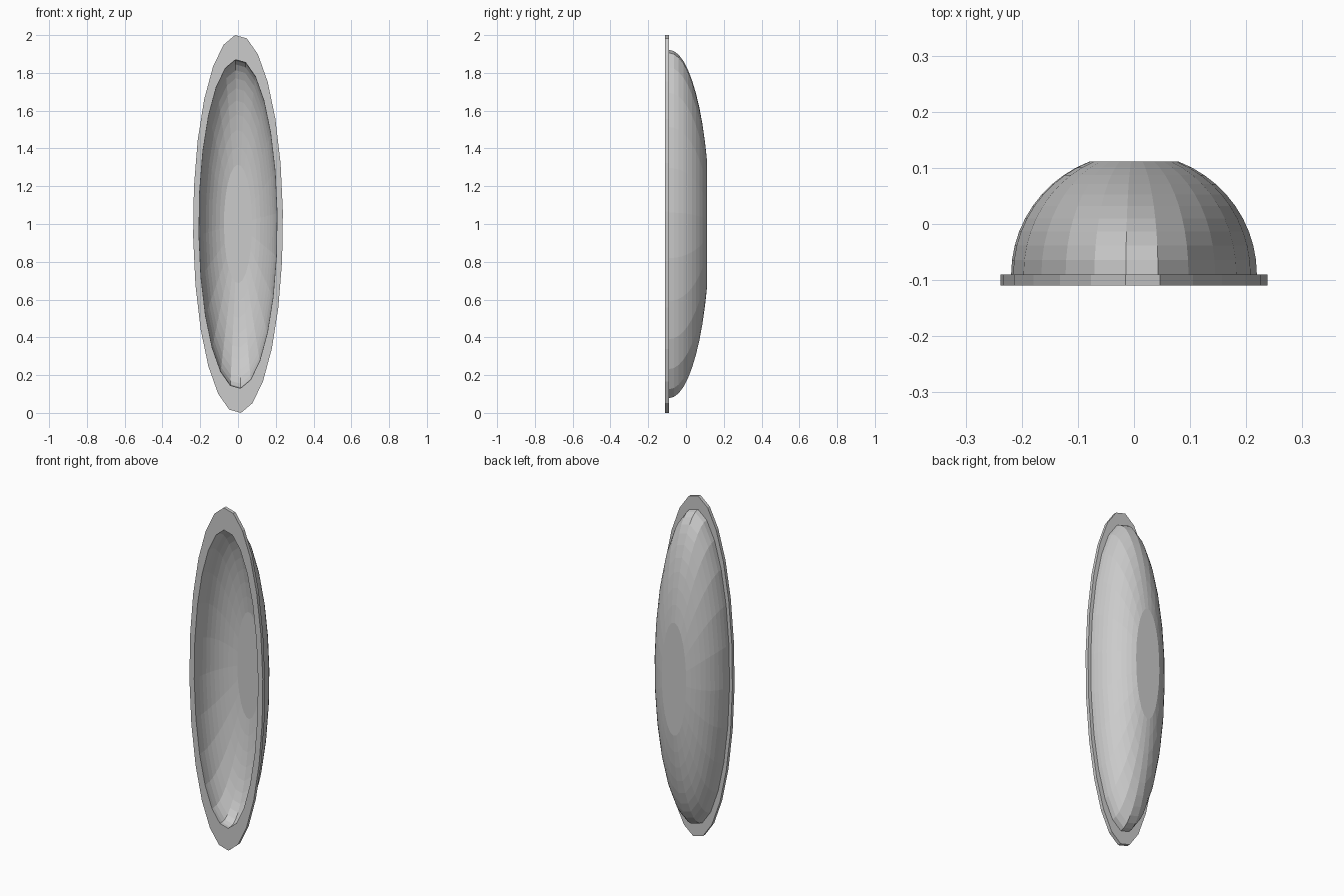
import bpy
import bmesh
import math

cube = bpy.data.objects.get("Cube")
if cube:
    bpy.data.objects.remove(cube, do_unlink=True)

SIDES = 24
HALF_W, HALF_H = 0.238, 1.002
TWIST = -math.tau / SIDES / 4
FRONT, SEAT = -0.11, -0.09


def lathe(name, profile, closed=False):
    """Sweep (radius factor, depth) points round an upright ellipse."""
    bm = bmesh.new()
    rings = []
    for radius, y in profile:
        ring = []
        for i in range(SIDES):
            a = TWIST + math.tau * i / SIDES
            ring.append(bm.verts.new((radius * HALF_W * math.sin(a), y,
                                      1 + radius * HALF_H * math.cos(a))))
        rings.append(ring)
    pairs = list(zip(rings, rings[1:]))
    if closed:
        pairs.append((rings[-1], rings[0]))
    else:
        bm.faces.new(rings[0])
        bm.faces.new(rings[-1])
    for r, s in pairs:
        for i in range(SIDES):
            j = (i + 1) % SIDES
            bm.faces.new((r[i], r[j], s[j], s[i]))
    bmesh.ops.recalc_face_normals(bm, faces=bm.faces)
    mesh = bpy.data.meshes.new(name)
    bm.to_mesh(mesh)
    bm.free()
    obj = bpy.data.objects.new(name, mesh)
    bpy.context.collection.objects.link(obj)
    return obj


def dome(radius, depth, flat=0.36, steps=10):
    """Quarter-ellipse wall from the rim to the edge of the flat floor."""
    end = math.acos(flat)
    return [(radius * math.cos(end * k / steps),
             SEAT + depth * math.sin(end * k / steps))
            for k in range(steps + 1)]


OUTER, INNER = 0.922, 0.87

# Flat flange around the opening
lathe("rim", [(1, FRONT), (1, SEAT), (INNER, SEAT), (INNER, FRONT)], closed=True)

# Hollow bowl: outer wall, then inner wall, each closed by a flat floor
lathe("bowl", dome(OUTER, 0.216)[::-1] + dome(INNER, 0.203))
